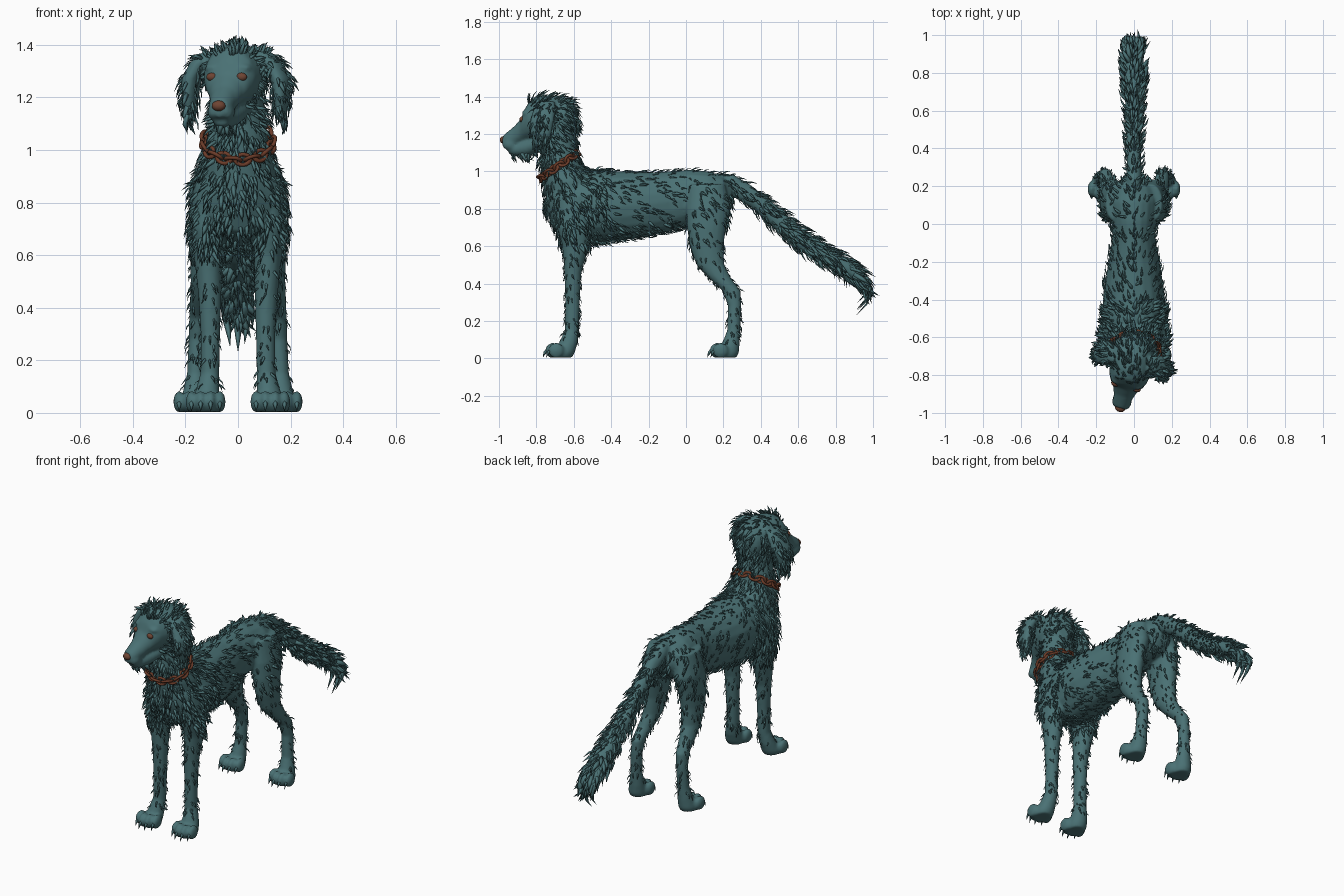
import bpy, bmesh, math, random
from mathutils import Vector, Matrix
from mathutils.bvhtree import BVHTree

if "Cube" in bpy.data.objects:
    bpy.data.objects.remove(bpy.data.objects["Cube"])

random.seed(4)
V = Vector
X = V((1, 0, 0))


def material(name, rgb):
    m = bpy.data.materials.new(name)
    m.diffuse_color = (*rgb, 1)
    m.use_nodes = True
    m.node_tree.nodes["Principled BSDF"].inputs["Base Color"].default_value = m.diffuse_color
    return m


FUR = material("teal fur", (0.068, 0.165, 0.175))
BROWN = material("collar brown", (0.150, 0.045, 0.022))
EYE = material("eye and nose brown", (0.155, 0.058, 0.033))

# The head is turned a little to one side
PIVOT = V((0, -0.70, 1.25))
HEAD = Matrix.Translation(PIVOT) @ Matrix.Rotation(math.radians(-15), 4, 'Z') @ Matrix.Translation(-PIVOT)
UNHEAD = HEAD.inverted()
ID = Matrix.Identity(4)


def make(name, bm, mat):
    bmesh.ops.recalc_face_normals(bm, faces=bm.faces[:])
    me = bpy.data.meshes.new(name)
    bm.to_mesh(me)
    bm.free()
    me.materials.append(mat)
    ob = bpy.data.objects.new(name, me)
    bpy.context.collection.objects.link(ob)
    me.polygons.foreach_set("use_smooth", [True] * len(me.polygons))
    return ob


def loft(bm, stations, axis, mat=ID, n=20):
    """Skin of ellipses: station = x, y, z, radius along x, radius along axis."""
    rings = []
    for x, y, z, a, b in stations:
        ring = []
        for k in range(n):
            t = 2 * math.pi * k / n
            p = V((x, y, z)) + X * a * math.cos(t) + axis * b * math.sin(t)
            ring.append(bm.verts.new(mat @ p))
        rings.append(ring)
    for r, s in zip(rings, rings[1:]):
        for k in range(n):
            bm.faces.new((r[k], r[(k + 1) % n], s[(k + 1) % n], s[k]))
    bm.faces.new(rings[0])
    bm.faces.new(rings[-1])


def blob(bm, c, r, mat=ID):
    m = mat @ Matrix.Translation(c) @ Matrix.Diagonal((*r, 1))
    bmesh.ops.create_uvsphere(bm, u_segments=16, v_segments=10, radius=1, matrix=m)


def lock(bm, pts, w, up, flat=0.5):
    """Tapered lock of hair along a path."""
    prev, n = None, len(pts)
    first = None
    for i in range(n - 1):
        t = (pts[i + 1] - pts[i]).normalized()
        s = t.cross(up).normalized()
        u = s.cross(t)
        r = w * (1 - (i / (n - 1)) ** 2)
        ring = [bm.verts.new(pts[i] + d) for d in (s * r, u * r * flat, -s * r, -u * r * flat)]
        if prev:
            for k in range(4):
                bm.faces.new((prev[k], prev[(k + 1) % 4], ring[(k + 1) % 4], ring[k]))
        else:
            first = ring
        prev = ring
    tip = bm.verts.new(pts[-1])
    for k in range(4):
        bm.faces.new((prev[k], prev[(k + 1) % 4], tip))
    bm.faces.new(first)


Y, Z = V((0, 1, 0)), V((0, 0, 1))
bm = bmesh.new()

# Torso: y, top, bottom, half width
torso = [(-.745, .93, .78, .07), (-.70, .98, .69, .13), (-.6, 1.0, .635, .165), (-.5, 1.01, .62, .17),
         (-.35, 1.0, .63, .16), (-.2, .995, .65, .135), (-.08, 1.0, .68, .114), (.02, 1.01, .71, .118),
         (.12, 1.0, .74, .13), (.2, .975, .76, .11), (.245, .92, .82, .06)]
loft(bm, [(0, y, (t + b) / 2, w, (t - b) / 2) for y, t, b, w in torso], Z)

# Neck
loft(bm, [(0, -.60, .80, .15, .14), (0, -.63, .95, .145, .135), (0, -.67, 1.05, .114, .105),
          (0, -.68, 1.15, .10, .092), (0, -.69, 1.30, .085, .09)], Y)

# Skull with muzzle, jaw, brows
loft(bm, [(0, -.585, 1.27, .05, .07), (0, -.62, 1.28, .09, .105), (0, -.70, 1.29, .112, .118),
          (0, -.78, 1.285, .112, .12), (0, -.83, 1.275, .10, .11), (0, -.86, 1.25, .083, .09),
          (0, -.88, 1.22, .066, .07), (0, -.92, 1.185, .052, .06), (0, -.96, 1.165, .045, .048),
          (0, -.985, 1.16, .034, .034)], Z, HEAD)
loft(bm, [(0, -.76, 1.16, .07, .05), (0, -.85, 1.13, .055, .05), (0, -.92, 1.115, .042, .035),
          (0, -.955, 1.115, .03, .022)], Z, HEAD)

# Tail
loft(bm, [(0, .15, .94, .04, .05), (0, .25, .925, .042, .06), (0, .35, .865, .038, .06),
          (0, .5, .735, .042, .068), (0, .62, .63, .046, .063), (0, .75, .55, .052, .056),
          (0, .87, .48, .052, .05), (0, .94, .42, .038, .04), (0, .965, .37, .015, .03)], Z)

front = [(.88, .11, -.60, .06, .10), (.7, .122, -.60, .06, .09), (.6, .115, -.592, .053, .07),
         (.45, .107, -.605, .044, .045), (.3, .105, -.607, .037, .039), (.15, .107, -.61, .036, .038),
         (.08, .117, -.63, .046, .05), (.03, .123, -.66, .056, .065), (.004, .123, -.67, .05, .06)]
hind = [(.93, .09, .11, .06, .10), (.8, .11, .12, .07, .12), (.7, .12, .11, .065, .105),
        (.6, .125, .11, .058, .09), (.5, .13, .13, .05, .075), (.43, .14, .18, .043, .06),
        (.36, .15, .245, .036, .048), (.28, .155, .26, .033, .036), (.15, .16, .255, .034, .035),
        (.08, .165, .24, .045, .047), (.03, .17, .215, .055, .068), (.004, .17, .21, .05, .06)]
claws = bmesh.new()
for s in (-1, 1):
    # Ears and brows
    loft(bm, [(s * .10, -.715, 1.375, .03, .04), (s * .14, -.72, 1.335, .04, .06),
              (s * .175, -.725, 1.27, .037, .066), (s * .182, -.73, 1.20, .03, .058),
              (s * .177, -.73, 1.14, .02, .038), (s * .17, -.73, 1.11, .01, .015)], Y, HEAD)
    blob(bm, (s * .056, -.838, 1.312), (.036, .03, .018), HEAD)
    blob(bm, (s * .028, -.945, 1.145), (.024, .04, .032), HEAD)
    # Legs with toes and claws
    for leg, cx, toe_y in ((front, .123, -.712), (hind, .17, .167)):
        loft(bm, [(s * x, y, z, a, b) for z, x, y, a, b in leg], Y)
        for k, dx in enumerate((-.054, -.019, .019, .054)):
            y = toe_y + (.018 if k in (0, 3) else 0)
            x = s * cx + dx
            blob(bm, (x, y, .042), (.022, .042, .041))
            lock(claws, [V((x, y - .025, .045)), V((x, y - .042, .032)), V((x, y - .054, .004))], .011, Z, 1)

body = make("body", bm, FUR)
rm = body.modifiers.new("skin", 'REMESH')
rm.mode, rm.voxel_size = 'VOXEL', 0.009
sm = body.modifiers.new("soften", 'SMOOTH')
sm.factor, sm.iterations = 0.5, 3
dg = bpy.context.evaluated_depsgraph_get()
skin = bpy.data.meshes.new_from_object(body.evaluated_get(dg))
body.modifiers.clear()
body.data = skin
skin.materials.clear()
skin.materials.append(FUR)
skin.polygons.foreach_set("use_smooth", [True] * len(skin.polygons))
make("claws", claws, FUR)


def coat(p, n):
    """Density, flow, length and lift of the hair at a place on the skin."""
    x, y, z = p
    if z < .09:
        return 0, Z, 0, 0
    if y > .32 or (y > .27 and z > .7):
        return 2.2, V((x * 4, .75, -.6)), .04 + .05 * max(0, y - .2), .38
    if y < -.5 and z > 1.10:
        q = UNHEAD @ p
        if q.y < -.80 and q.z < 1.35:
            return 0, Z, 0, 0
        if abs(q.x) > .13:
            return 2.2, V((x * 1.5, 0, -1)), .045, .33
        return 2.4, V((x * 3, .6, -.5 if n.z < .5 else .3)), .045, .45
    if z < .6:
        return .9, V((0, .35, -1)), .032, .35
    if y < -.42:
        return 2.2, V((x, .45, -1)), .05, .38
    if y > 0:
        return 1.0, V((0, .6, -.9)), .042, .33
    return (1.8 if n.z < -.5 else .8), V((0, 1, -.5)), .045, .30


# Shaggy tufts scattered over the skin
faces = list(skin.polygons)
weights = [f.area * coat(f.center, f.normal)[0] for f in faces]
fur = bmesh.new()
for f in random.choices(faces, weights, k=3000):
    p, n = f.center.copy(), f.normal.copy()
    _, flow, length, lift = coat(p, n)
    flow = flow.normalized() + V([random.gauss(0, .22) for _ in range(3)])
    t = flow - n * flow.dot(n)
    if t.length < .08:
        t = n.orthogonal()
    t.normalize()
    L = length * random.uniform(.7, 1.35)
    lf = lift * random.uniform(.6, 1.3)
    pts = [p - n * .004, p + t * L * .45 + n * L * lf * .65, p + t * L + n * L * lf]
    if min(q.z for q in pts) > .005:
        lock(fur, pts, L * random.uniform(.13, .19), n)
make("fur_tufts", fur, FUR)

# Long locks: tail plume, ear tips, beard
locks = bmesh.new()
for k in range(34):
    x = random.uniform(-.055, .055)
    y = random.uniform(.70, .92)
    z = .55 - (y - .75) * .55 + random.uniform(-.05, .02)
    d = random.uniform(.5, 1)
    a = V((x, y, z))
    pts = [a, a + V((x * .3, .05, -.025)) * d, a + V((x * .5, .085, -.075)) * d, a + V((x * .5, .09, -.13)) * d]
    lock(locks, pts, .016, Z)
for dx, dz in ((-.03, .02), (0, 0), (.025, .03), (.01, .06)):
    pts = [V((dx, .90, .44)), V((dx * 1.4, .965, .40 + dz * .5)), V((dx * 1.5, .985, .35 + dz)),
           V((dx * 1.2, .965, .29 + dz)), V((dx, .91, .23 + dz))]
    lock(locks, pts, .024, Y)
for s in (-1, 1):
    for k in range(8):
        y = -.73 + random.uniform(-.045, .045)
        a = V((s * .178, y, random.uniform(1.13, 1.19)))
        pts = [a, a + V((s * .012, 0, -.035)), a + V((s * random.uniform(-.01, .015), .008, -.075))]
        lock(locks, [HEAD @ q for q in pts], .013, Y)
for k in range(9):
    a = V((random.uniform(-.03, .03), random.uniform(-.93, -.84), 1.095))
    pts = [a, a + V((0, -.004, -.025)), a + V((0, .012, -random.uniform(.035, .055)))]
    lock(locks, [HEAD @ q for q in pts], .011, Y)
make("long_locks", locks, FUR)

# Eyes set on the face, and the nose
tree = BVHTree.FromPolygons([v.co for v in skin.vertices], [f.vertices for f in skin.polygons])
for s, name in ((-1, "left_eye"), (1, "right_eye")):
    hit = tree.ray_cast(HEAD @ V((s * .058, -1.2, 1.278)), HEAD.to_3x3() @ Y)[0]
    eye = bmesh.new()
    c = UNHEAD @ hit if hit else V((s * .058, -.85, 1.278))
    blob(eye, c + V((0, .005, 0)), (.022, .014, .016), HEAD)
    make(name, eye, EYE)
nose = bmesh.new()
blob(nose, (0, -.985, 1.168), (.027, .02, .02), HEAD)
make("nose", nose, EYE)

# Chain collar of tilted links around the neck
bpy.ops.mesh.primitive_torus_add(major_segments=16, minor_segments=8, major_radius=.02, minor_radius=.0075)
torus = bpy.context.object
link = torus.data
collar = bmesh.new()
C, across = V((0, -.68, 1.03)), V((0, -.097, -.067))
axis = X.cross(across).normalized()
COUNT = 22
for k in range(COUNT):
    a = 2 * math.pi * k / COUNT
    p = C + X * .13 * math.cos(a) + across * math.sin(a)
    t = (across * math.cos(a) - X * .13 * math.sin(a)).normalized()
    m = Matrix((t, axis, t.cross(axis))).transposed().to_4x4()
    m = Matrix.Translation(p) @ m @ Matrix.Rotation(math.radians(35 if k % 2 else -35), 4, 'X')
    m = m @ Matrix.Diagonal((1.35, 1, 1, 1))
    start = len(collar.verts)
    collar.from_mesh(link)
    collar.verts.ensure_lookup_table()
    for v in collar.verts[start:]:
        v.co = m @ v.co
bpy.data.objects.remove(torus)
make("chain_collar", collar, BROWN)
